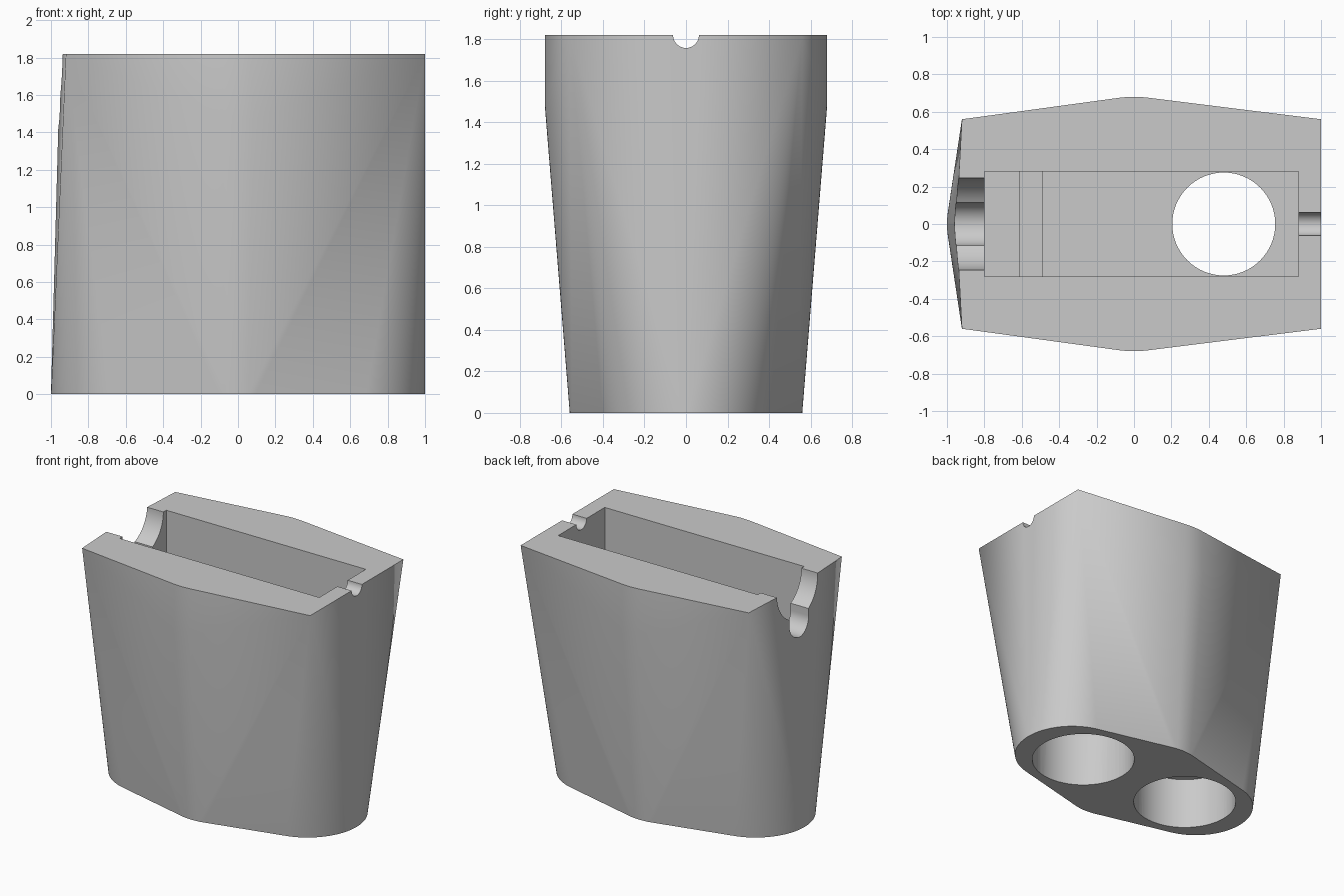
import bpy, bmesh, math
from mathutils import Matrix, Vector

cube = bpy.data.objects.get("Cube")
if cube:
    bpy.data.objects.remove(cube, do_unlink=True)

TOP = 1.82
HOLE_X = 0.48

grey = bpy.data.materials.new("plain_grey")
grey.use_nodes = True
colour = (0.59, 0.59, 0.59, 1)
grey.diffuse_color = colour
grey.node_tree.nodes["Principled BSDF"].inputs["Base Color"].default_value = colour


def add_object(name, bm, smooth):
    bmesh.ops.recalc_face_normals(bm, faces=bm.faces)
    for face in bm.faces:
        face.smooth = smooth
    mesh = bpy.data.meshes.new(name)
    bm.to_mesh(mesh)
    bm.free()
    mesh.materials.append(grey)
    obj = bpy.data.objects.new(name, mesh)
    bpy.context.collection.objects.link(obj)
    return obj


def arc(cx, cy, r, start, end, steps):
    angles = [math.radians(start + (end - start) * i / steps) for i in range(steps + 1)]
    return [(cx + r * math.cos(a), cy + r * math.sin(a)) for a in angles]


def prism(name, points, direction):
    """Close a loop of points and extrude it along a direction."""
    bm = bmesh.new()
    face = bm.faces.new([bm.verts.new(p) for p in points])
    grown = bmesh.ops.extrude_face_region(bm, geom=[face])
    moved = [g for g in grown["geom"] if isinstance(g, bmesh.types.BMVert)]
    bmesh.ops.translate(bm, verts=moved, vec=Vector(direction))
    return add_object(name, bm, True)


def round_cutter(name, x, z0, z1, r0, r1):
    bm = bmesh.new()
    bmesh.ops.create_cone(bm, cap_ends=True, segments=64, radius1=r0, radius2=r1,
                          depth=z1 - z0, matrix=Matrix.Translation((x, 0, (z0 + z1) / 2)))
    return add_object(name, bm, True)


def cut(body, cutter):
    cutter.hide_render = True
    mod = body.modifiers.new(cutter.name, 'BOOLEAN')
    mod.operation = 'DIFFERENCE'
    mod.solver = 'EXACT'
    mod.object = cutter
    bpy.context.view_layer.objects.active = body
    bpy.ops.object.modifier_apply(modifier=mod.name)
    bpy.data.objects.remove(cutter, do_unlink=True)


# Body: angular rim above, rounded foot below, with a bulge on each broad side
bm = bmesh.new()
shell = [(-0.95, 0, TOP)]
for side in (-1, 1):
    half = [(x, y, z) for x, y in arc(0, 0.08, 0.6, 82, 98, 8) for z in (TOP, 1.48)]
    half += [(x, y, 0) for x, y in arc(0, 0.17, 0.39, 76, 104, 14)]
    half += [(1, 0.56, TOP), (-0.92, 0.56, TOP)]
    for x, y in arc(0.586, 0, 0.414, 0, 76, 38):
        half += [(x, y, 0), (-x, y, 0)]
    shell += [(x, side * y, z) for x, y, z in half]
for point in shell:
    bm.verts.new(point)
bmesh.ops.remove_doubles(bm, verts=bm.verts, dist=0.0005)
hull = bmesh.ops.convex_hull(bm, input=bm.verts)
spare = [g for g in hull["geom_interior"] if isinstance(g, bmesh.types.BMVert)]
bmesh.ops.delete(bm, geom=spare, context='VERTS')
body = add_object("holder_body", bm, False)

# Pocket with a stepped floor
floor = 0.8
pocket = [(-0.8, 2), (-0.8, floor + 0.2), (-0.61, floor + 0.2), (-0.61, floor + 0.1),
          (-0.49, floor + 0.1), (-0.49, floor), (0.88, floor), (0.88, 2)]
cut(body, prism("pocket_cutter", [(x, -0.28, z) for x, z in pocket], (0, 0.56, 0)))

# Sockets in the foot: one blind, one narrowing into the pocket
cut(body, round_cutter("blind_socket_cutter", -HOLE_X, -0.1, 0.4, 0.37, 0.37))
cut(body, round_cutter("through_socket_cutter", HOLE_X, -0.1, 0.405, 0.37, 0.37))
cut(body, round_cutter("funnel_cutter", HOLE_X, 0.404, floor + 0.001, 0.37, 0.275))

# Wide keyhole notch in one end wall, small round notch in the other
slot = arc(0, 1.55, 0.115, 180, 360, 24)
sweep = math.degrees(math.acos(0.115 / 0.245))
keyhole = arc(0, TOP, 0.245, 180, 180 + sweep, 16) + slot
keyhole += arc(0, TOP, 0.245, 360 - sweep, 360, 16) + [(0.245, 2), (-0.245, 2)]
cut(body, prism("keyhole_cutter", [(-1.2, y, z) for y, z in keyhole], (0.5, 0, 0)))
small = arc(0, TOP, 0.062, 180, 360, 24) + [(0.062, 2), (-0.062, 2)]
cut(body, prism("small_notch_cutter", [(0.8, y, z) for y, z in small], (0.4, 0, 0)))

# Smooth bored surfaces, crisp rims
body.data.set_sharp_from_angle(angle=math.radians(30))
